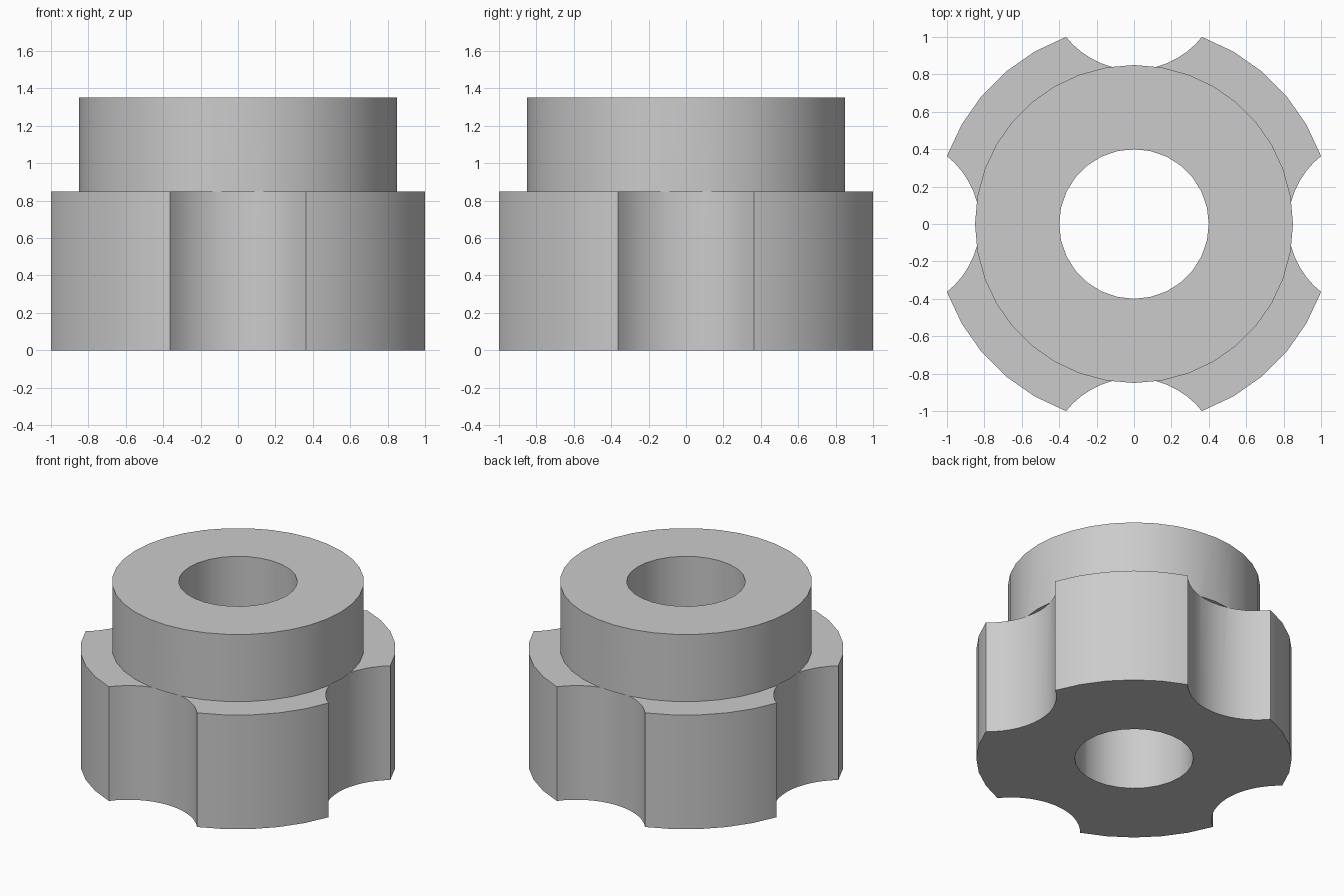
import bpy
import math

cube = bpy.data.objects.get("Cube")
if cube:
    bpy.data.objects.remove(cube, do_unlink=True)

# Single metal colour
metal = bpy.data.materials.new("plain grey metal")
metal.use_nodes = True
grey = (0.6, 0.6, 0.6, 1)
metal.diffuse_color = grey
metal.node_tree.nodes["Principled BSDF"].inputs["Base Color"].default_value = grey


def cylinder(name, radius, bottom, top, sides, x=0, y=0):
    bpy.ops.mesh.primitive_cylinder_add(
        vertices=sides, radius=radius, depth=top - bottom,
        location=(x, y, (bottom + top) / 2))
    obj = bpy.context.object
    obj.name = name
    obj.data.materials.append(metal)
    return obj


def combine(target, tool, operation):
    mod = target.modifiers.new(operation.lower(), "BOOLEAN")
    mod.operation = operation
    mod.solver = "EXACT"
    mod.object = tool
    bpy.ops.object.select_all(action="DESELECT")
    bpy.context.view_layer.objects.active = target
    target.select_set(True)
    bpy.ops.object.modifier_apply(modifier=mod.name)
    bpy.data.objects.remove(tool, do_unlink=True)


# Wide lower body
body = cylinder("notched_collar_body", 1.064, 0, 0.85, 36)

# Four rounded grip notches around the body
for i in range(4):
    angle = i * math.pi / 2
    notch = cylinder("notch_cutter", 0.465, -0.2, 1.1, 48,
                     1.29 * math.cos(angle), 1.29 * math.sin(angle))
    combine(body, notch, "DIFFERENCE")

# Round upper collar, overhanging the notches slightly
collar = cylinder("upper_collar", 0.85, 0.85, 1.35, 36)
combine(body, collar, "UNION")

# Bore through the whole part
bore = cylinder("bore_cutter", 0.4, -0.2, 1.6, 28)
combine(body, bore, "DIFFERENCE")

# Smooth walls with crisp edges
bpy.ops.object.shade_smooth_by_angle(angle=math.radians(30))
